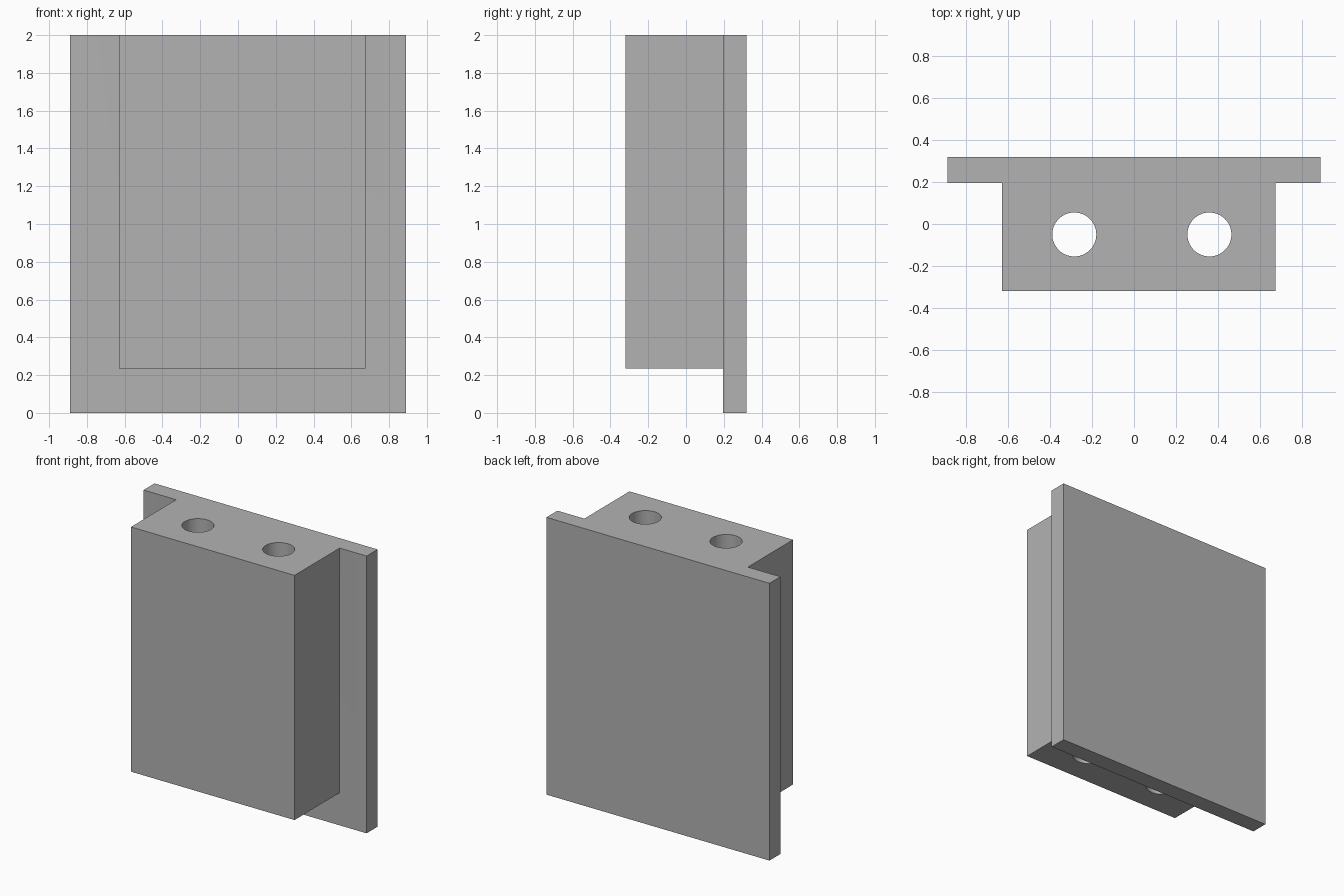
import bpy
import math

default_cube = bpy.data.objects.get("Cube")
if default_cube:
    bpy.data.objects.remove(default_cube, do_unlink=True)

grey = bpy.data.materials.new("plain grey")
grey.use_nodes = True
colour = (0.448, 0.448, 0.448, 1)
grey.diffuse_color = colour
grey.node_tree.nodes["Principled BSDF"].inputs["Base Color"].default_value = colour


def box(name, low, high):
    centre = [(a + b) / 2 for a, b in zip(low, high)]
    bpy.ops.mesh.primitive_cube_add(size=1, location=centre)
    obj = bpy.context.object
    obj.name = name
    obj.scale = [b - a for a, b in zip(low, high)]
    bpy.ops.object.transform_apply(location=True, rotation=False, scale=True)
    obj.data.materials.append(grey)
    return obj


def combine(target, tool, operation):
    mod = target.modifiers.new(operation.lower(), 'BOOLEAN')
    mod.operation = operation
    mod.solver = 'EXACT'
    mod.object = tool
    bpy.context.view_layer.objects.active = target
    bpy.ops.object.modifier_apply(modifier=mod.name)
    bpy.data.objects.remove(tool, do_unlink=True)


# Block standing proud of the wide back plate, flush at the top
bracket = box("mounting_block", (-0.63, -0.32, 0.235), (0.675, 0.25, 2))
plate = box("back_plate", (-0.89, 0.195, 0), (0.89, 0.32, 2))
combine(bracket, plate, 'UNION')

# Two vertical through holes
for x in (-0.285, 0.36):
    bpy.ops.mesh.primitive_cylinder_add(vertices=64, radius=0.105, depth=3,
                                        location=(x, -0.05, 1))
    drill = bpy.context.object
    drill.name = "hole_cutter"
    drill.hide_render = True
    drill.data.materials.append(grey)
    combine(bracket, drill, 'DIFFERENCE')

# Smooth hole walls with sharp edges elsewhere
bracket.name = "block_with_back_plate"
bpy.ops.object.select_all(action='DESELECT')
bracket.select_set(True)
bpy.context.view_layer.objects.active = bracket
bpy.ops.object.shade_smooth_by_angle(angle=math.radians(30))
